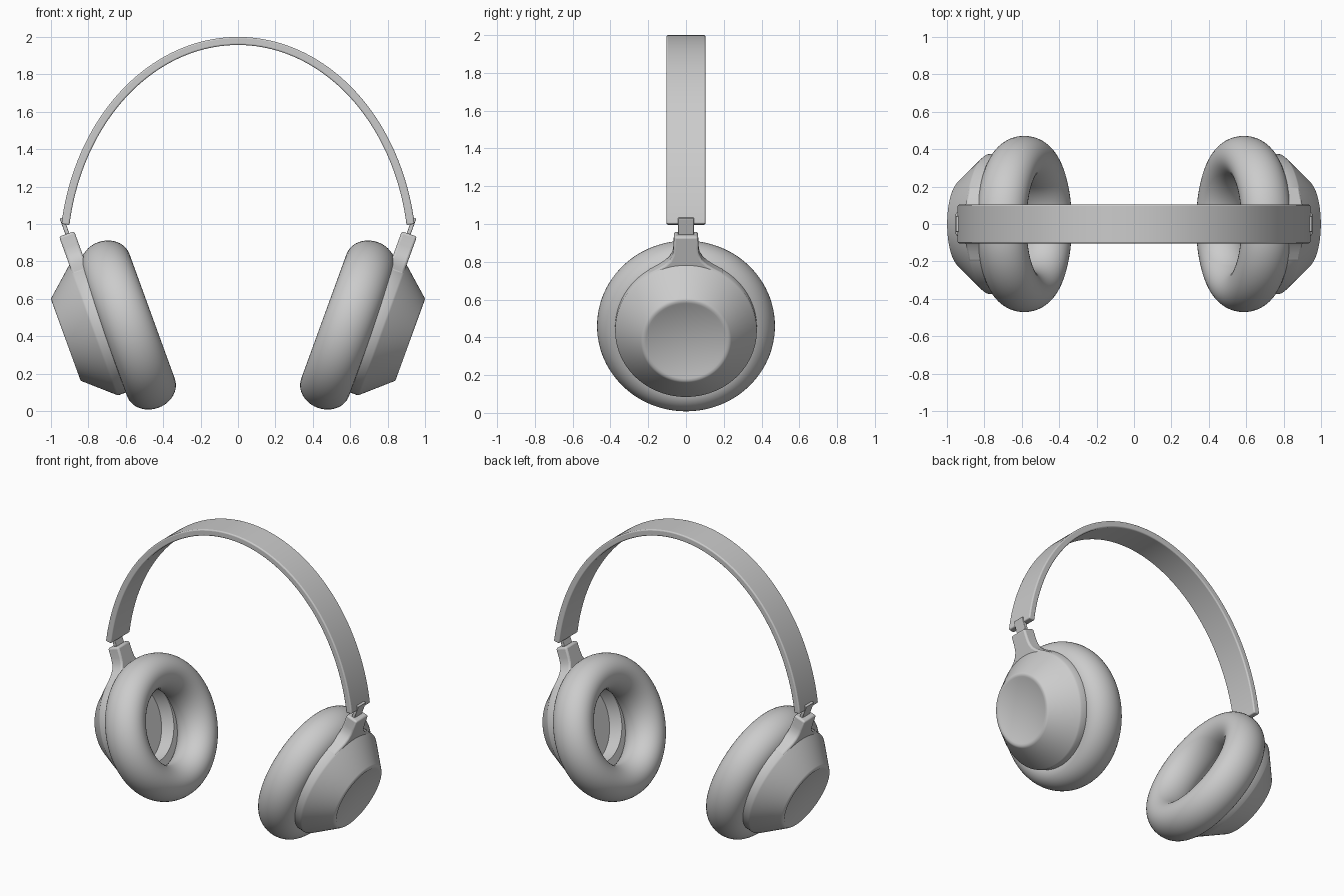
import bpy, bmesh, math
from mathutils import Vector

if "Cube" in bpy.data.objects:
    bpy.data.objects.remove(bpy.data.objects["Cube"])

TILT = math.radians(20)
N = Vector((math.cos(TILT), 0, -math.sin(TILT)))   # outward axis of the ear cup
U = Vector((math.sin(TILT), 0, math.cos(TILT)))    # up along the ear cup
Y = Vector((0, 1, 0))
CENTRE = Vector((0.587, 0, 0.46))


def place(u, y, n):
    return CENTRE + U * u + Y * y + N * n


def finish(name, bm, mirror=True, bevel=0, angle=35):
    bmesh.ops.remove_doubles(bm, verts=bm.verts, dist=1e-5)
    bmesh.ops.recalc_face_normals(bm, faces=bm.faces)
    mesh = bpy.data.meshes.new(name)
    bm.to_mesh(mesh)
    bm.free()
    ob = bpy.data.objects.new(name, mesh)
    bpy.context.collection.objects.link(ob)
    bpy.ops.object.select_all(action='DESELECT')
    ob.select_set(True)
    bpy.context.view_layer.objects.active = ob
    bpy.ops.object.shade_smooth_by_angle(angle=math.radians(angle))
    if bevel:
        mod = ob.modifiers.new("Bevel", 'BEVEL')
        mod.width, mod.segments = bevel, 3
        mod.limit_method = 'ANGLE'
        mod.angle_limit = math.radians(40)
    if mirror:
        ob.modifiers.new("Mirror", 'MIRROR').use_mirror_merge = False
    return ob


def lathe(name, profile, offset=0.0, closed=False, steps=96):
    """Spin (radius, n) points about the ear cup axis."""
    bm = bmesh.new()
    rings = []
    for i in range(steps):
        a = 2 * math.pi * i / steps
        rings.append([bm.verts.new(place(offset + r * math.cos(a), r * math.sin(a), n))
                      for r, n in profile])
    count = len(profile) if closed else len(profile) - 1
    for i in range(steps):
        p, q = rings[i], rings[(i + 1) % steps]
        for j in range(count):
            k = (j + 1) % len(profile)
            quad = [p[j], p[k], q[k], q[j]]
            bm.faces.new(quad)
    bmesh.ops.dissolve_degenerate(bm, dist=1e-6, edges=bm.edges)
    return finish(name, bm)


def prism(name, outline, n0, n1, bevel):
    """Extrude a (u, y) outline along the ear cup axis."""
    bm = bmesh.new()
    face = bm.faces.new([bm.verts.new(place(u, y, n0)) for u, y in outline])
    ext = bmesh.ops.extrude_face_region(bm, geom=[face])
    verts = [v for v in ext['geom'] if isinstance(v, bmesh.types.BMVert)]
    bmesh.ops.translate(bm, verts=verts, vec=N * (n1 - n0))
    return finish(name, bm, bevel=bevel)


# Ear cushions: rings with an oval cross-section
section = [(0.355 + 0.116 * math.cos(t), 0.136 * math.sin(t))
           for t in (2 * math.pi * i / 40 for i in range(40))]
lathe("ear_cushion", section, closed=True)

# Ear cup shells: recessed inside, flanged rim, cone and dished outer cap
lathe("ear_cup", [(0, 0.2), (0.26, 0.2), (0.26, 0.1), (0.365, 0.1), (0.375, 0.11),
                  (0.375, 0.178), (0.368, 0.188), (0.24, 0.333), (0.233, 0.339),
                  (0.225, 0.341), (0.212, 0.341), (0.2, 0.334), (0, 0.334)], offset=0.04)

# Necks flaring out of the ear cup rims
side = [(0.57, 0.064), (0.50, 0.066), (0.465, 0.071), (0.435, 0.086),
        (0.41, 0.112), (0.385, 0.152), (0.36, 0.2), (0.32, 0.2)]
prism("cup_neck", side + [(u, -y) for u, y in reversed(side)], 0.1, 0.186, 0.012)

# Slider stems joining necks and headband
prism("slider_stem", [(0.54, 0.042), (0.66, 0.042), (0.66, -0.042), (0.54, -0.042)],
      0.128, 0.15, 0.004)

# Headband: flat strip swept along an elliptical arch
bm = bmesh.new()
A, B, ZC, THICK, HALF = 0.955, 1.18, 0.82, 0.043, 0.103
end = math.acos((1.0 - ZC) / B)
STEPS = 96
rows = []
for i in range(STEPS + 1):
    t = -end + 2 * end * i / STEPS
    outer = Vector((A * math.sin(t), 0, ZC + B * math.cos(t)))
    normal = Vector((math.sin(t) / A, 0, math.cos(t) / B)).normalized()
    inner = outer - normal * THICK
    rows.append([bm.verts.new(p + Y * y) for p, y in
                 ((outer, -HALF), (outer, HALF), (inner, HALF), (inner, -HALF))])
for p, q in zip(rows, rows[1:]):
    for j in range(4):
        k = (j + 1) % 4
        bm.faces.new((p[j], p[k], q[k], q[j]))
bm.faces.new(rows[0])
bm.faces.new(rows[-1])
finish("headband", bm, mirror=False, bevel=0.008)
